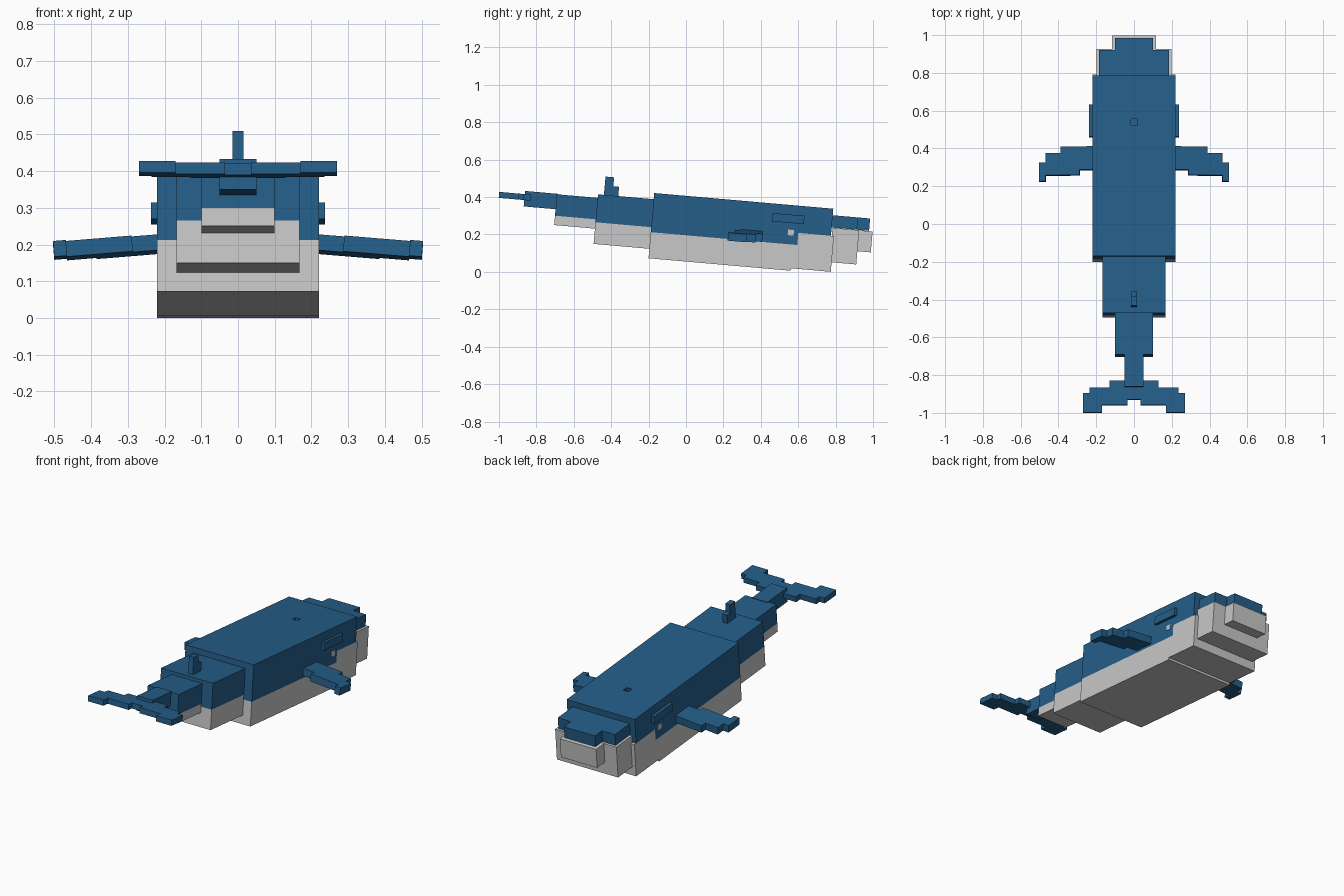
import bpy, bmesh, math
from mathutils import Matrix, Vector

if "Cube" in bpy.data.objects:
    bpy.data.objects.remove(bpy.data.objects["Cube"])


def material(name, rgb):
    m = bpy.data.materials.new(name)
    m.diffuse_color = (*rgb, 1)
    m.use_nodes = True
    m.node_tree.nodes["Principled BSDF"].inputs["Base Color"].default_value = m.diffuse_color
    return m


BLUE = material("deep blue", (0.018, 0.112, 0.25))
PALE = material("pale belly", (0.58, 0.58, 0.58))
TILT = Matrix.Rotation(math.radians(-5), 4, 'X')   # whole animal dives nose down


def prism(name, pts, axis, a, b, mat=BLUE, split=None, pre=None):
    """Extrude an outline along x (points are y,z) or z (points are x,y)."""
    def place(p, t):
        return Vector((t, *p)) if axis == 'x' else Vector((*p, t))
    bm = bmesh.new()
    lo = [bm.verts.new(place(p, a)) for p in pts]
    hi = [bm.verts.new(place(p, b)) for p in pts]
    n = len(pts)
    bm.faces.new(lo)
    bm.faces.new(hi[::-1])
    for i in range(n):
        j = (i + 1) % n
        bm.faces.new((lo[i], hi[i], hi[j], lo[j]))
    me = bpy.data.meshes.new(name)
    me.materials.append(mat)
    if split is not None:                           # pale below the split height
        bmesh.ops.bisect_plane(bm, geom=bm.verts[:] + bm.edges[:] + bm.faces[:],
                               plane_co=(0, 0, split), plane_no=(0, 0, 1))
        me.materials.append(PALE)
        for f in bm.faces:
            f.material_index = int(f.calc_center_median().z < split - 1e-5)
    bmesh.ops.recalc_face_normals(bm, faces=bm.faces[:])
    bm.transform(TILT @ pre if pre else TILT)
    bm.to_mesh(me)
    bm.free()
    ob = bpy.data.objects.new(name, me)
    bpy.context.collection.objects.link(ob)
    return ob


def box(name, x0, x1, y0, y1, z0, z1, mat=BLUE, split=None):
    return prism(name, [(y0, z0), (y1, z0), (y1, z1), (y0, z1)], 'x', x0, x1, mat, split)


# Body and lower jaw, fitted together along a step
body = prism("body", [(-.206, .055), (.557, .055), (.557, .195), (.58, .195), (.58, .26),
                      (.755, .26), (.755, .405), (-.206, .405)], 'x', -.22, .22, split=.195)
prism("jaw", [(.557, .068), (.771, .068), (.771, .26), (.58, .26), (.58, .195), (.557, .195)],
      'x', -.22, .22, PALE)

# Blowhole recess in the back
cutter = box("blowhole_cutter", -.017, .017, .489, .523, .385, .45)
mod = body.modifiers.new("blowhole", 'BOOLEAN')
mod.operation = 'DIFFERENCE'
mod.solver = 'EXACT'
mod.object = cutter
bpy.context.view_layer.objects.active = body
bpy.ops.object.modifier_apply(modifier=mod.name)
bpy.data.objects.remove(cutter)

# Stepped snout, blue above and pale below
box("upper_snout", -.185, .185, .74, .891, .304, .37)
box("upper_snout_tip", -.1, .1, .88, .956, .304, .37)
box("lower_snout", -.198, .198, .76, .903, .119, .303, PALE)
box("lower_snout_tip", -.117, .117, .89, .975, .19, .302, PALE)

# Tail segments
box("tail_base", -.168, .168, -.505, -.2, .106, .372, split=.222)
box("tail_middle", -.1, .1, -.724, -.5, .188, .353, split=.238)
box("tail_end", -.05, .05, -.895, -.715, .273, .356)

# Tail fluke with stepped outline
half = [(.035, -.93), (.035, -.96), (.17, -.96), (.17, -1.0), (.27, -1.0), (.27, -.895),
        (.235, -.895), (.235, -.865), (.13, -.865), (.13, -.83)]
half = [(x, y * .996 - .036) for x, y in half]
prism("tail_fluke", half + [(-x, y) for x, y in reversed(half)], 'z', .307, .339)

# Dorsal fin
prism("dorsal_fin", [(-.473, .36), (-.396, .36), (-.396, .422), (-.427, .422),
                     (-.427, .47), (-.473, .47)], 'x', -.015, .015)

# Flippers, brows and eyes on both sides
flipper = [(-.01, .285), (.07, .285), (.07, .257), (.25, .257), (.25, .225), (.285, .225),
           (.285, .325), (.25, .325), (.25, .375), (.17, .375), (.17, .41), (-.01, .41)]
for s, side in ((1, "right"), (-1, "left")):
    droop = Matrix.Translation((s * .22, 0, .252)) @ Matrix.Rotation(s * math.radians(4.7), 4, 'Y')
    prism("flipper_" + side, [(s * x, y * .996 - .017) for x, y in flipper],
          'z', -.043, 0, pre=droop)
    box("brow_" + side, s * .21, s * .237, .433, .605, .309, .354)
    box("eye_" + side, s * .219, s * .223, .524, .556, .243, .273, PALE)
